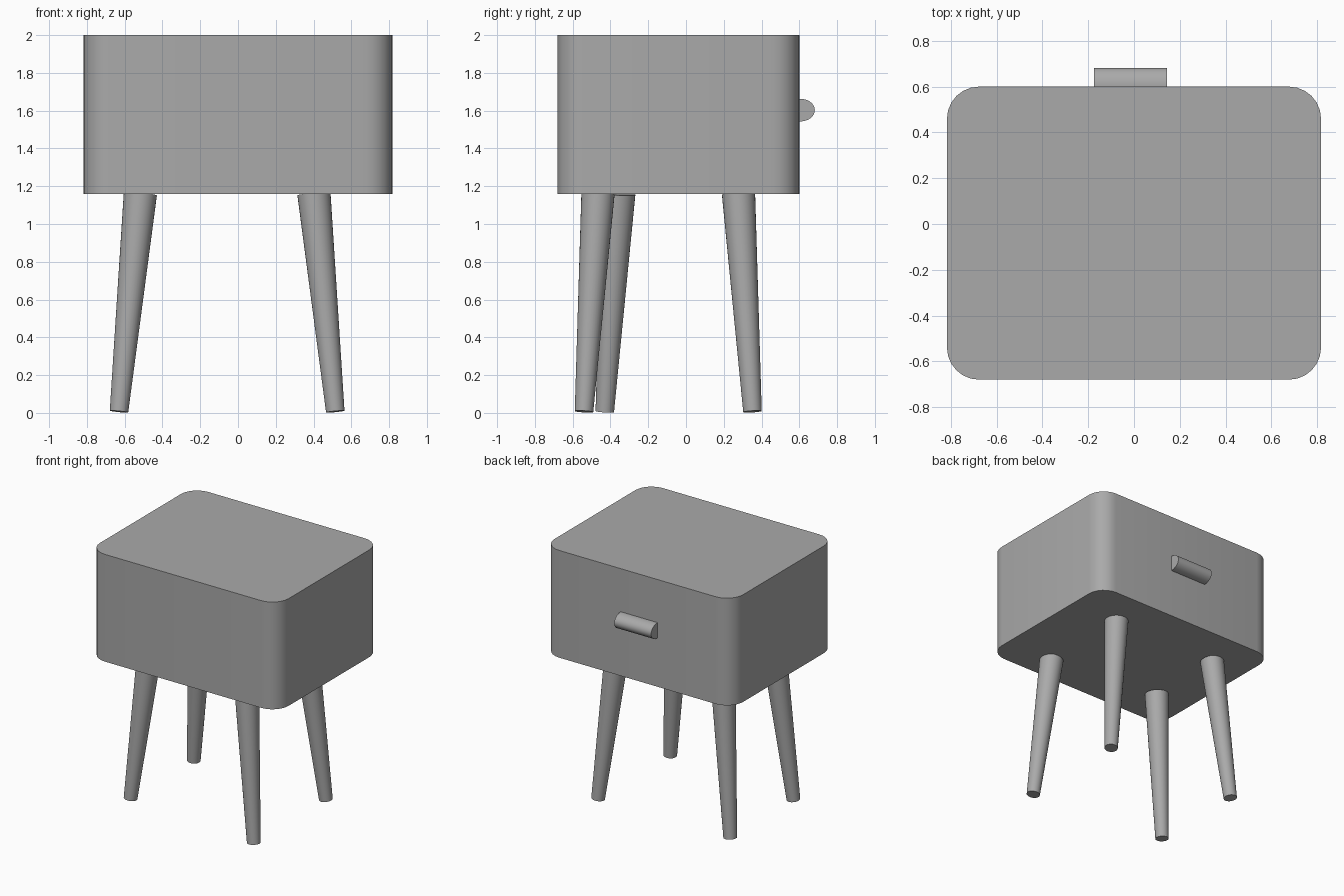
import bpy
import bmesh
import math
from mathutils import Matrix, Vector

default = bpy.data.objects.get("Cube")
if default:
    bpy.data.objects.remove(default)

# One plain grey for every part
GREY = (0.4, 0.4, 0.4, 1.0)
grey = bpy.data.materials.new("plain_grey")
grey.use_nodes = True
grey.diffuse_color = GREY
grey.node_tree.nodes["Principled BSDF"].inputs["Base Color"].default_value = GREY


def finish(name, bm):
    """Turn a bmesh into a named grey object, smooth with sharp edges kept."""
    mesh = bpy.data.meshes.new(name)
    bm.to_mesh(mesh)
    bm.free()
    mesh.materials.append(grey)
    obj = bpy.data.objects.new(name, mesh)
    bpy.context.collection.objects.link(obj)
    bpy.ops.object.select_all(action="DESELECT")
    obj.select_set(True)
    bpy.context.view_layer.objects.active = obj
    bpy.ops.object.shade_smooth_by_angle(angle=math.radians(35))
    return obj


def tapered_leg(name, foot, top, foot_radius=0.049, top_radius=0.088):
    """Tapered round leg running from its foot to the underside of the cabinet."""
    foot, top = Vector(foot), Vector(top)
    axis = top - foot
    turn = axis.to_track_quat("Z", "Y").to_matrix().to_4x4()
    bm = bmesh.new()
    bmesh.ops.create_cone(bm, cap_ends=True, segments=32, radius1=foot_radius,
                          radius2=top_radius, depth=axis.length,
                          matrix=Matrix.Translation((foot + top) / 2) @ turn)
    return finish(name, bm)


# Cabinet: a box with its four upright edges rounded
bm = bmesh.new()
bmesh.ops.create_cube(bm, size=1, matrix=Matrix.Translation((0, -0.04, 1.58))
                      @ Matrix.Diagonal((1.634, 1.28, 0.84, 1)))
upright = [e for e in bm.edges
           if abs(e.verts[0].co.z - e.verts[1].co.z) > 0.5]
bmesh.ops.bevel(bm, geom=upright, offset=0.14, segments=6, profile=0.5,
                affect="EDGES")
finish("cabinet", bm)

# Four splayed legs, each leaning inward toward its top
feet = {
    "front_left_leg": (0.515, -0.54),
    "front_right_leg": (-0.63, -0.43),
    "back_left_leg": (0.515, 0.352),
    "back_right_leg": (-0.63, 0.352),
}
for name, (x, y) in feet.items():
    lean_x = math.copysign(0.113, -x)
    lean_y = math.copysign(0.074, -y)
    tapered_leg(name, (x, y, 0.007), (x + lean_x, y + lean_y, 1.16))

# Drawer handle: an oval bar half sunk into the back face
bm = bmesh.new()
bmesh.ops.create_cone(bm, cap_ends=True, segments=32, radius1=1, radius2=1,
                      depth=0.32,
                      matrix=Matrix.Translation((-0.015, 0.605, 1.603))
                      @ Matrix.Diagonal((1, 0.077, 0.06, 1))
                      @ Matrix.Rotation(math.pi / 2, 4, "Y"))
finish("drawer_handle", bm)
